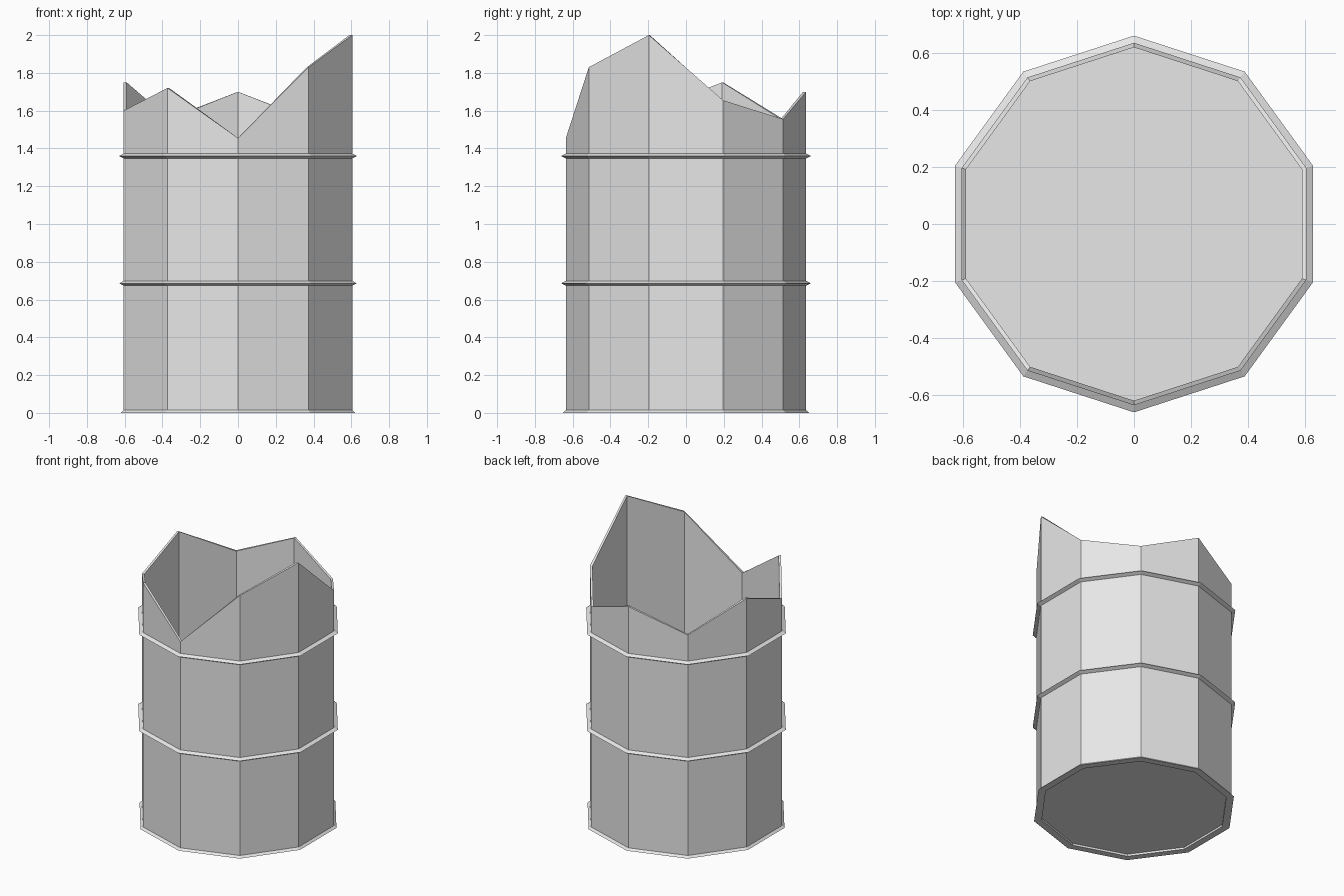
import bpy, bmesh
from math import cos, sin, radians

cube = bpy.data.objects.get("Cube")
if cube:
    bpy.data.objects.remove(cube)

SIDES = 10
OUTER, INNER = 0.636, 0.62

metal = bpy.data.materials.new("grey_metal")
metal.use_nodes = True
metal.diffuse_color = (0.8, 0.8, 0.8, 1)
metal.node_tree.nodes["Principled BSDF"].inputs["Base Color"].default_value = (0.8, 0.8, 0.8, 1)


def loop(bm, radius, z):
    """Ten-sided loop starting at the front corner; z is a height or a list."""
    heights = z if isinstance(z, list) else [z] * SIDES
    angles = [radians(-90 + 360 * i / SIDES) for i in range(SIDES)]
    return [bm.verts.new((radius * cos(a), radius * sin(a), h))
            for a, h in zip(angles, heights)]


def lathe(name, profile, closed=False, caps=False):
    bm = bmesh.new()
    loops = [loop(bm, r, z) for r, z in profile]
    pairs = list(zip(loops, loops[1:]))
    if closed:
        pairs.append((loops[-1], loops[0]))
    for a, b in pairs:
        for i in range(SIDES):
            j = (i + 1) % SIDES
            bm.faces.new((a[i], a[j], b[j], b[i]))
    if caps:
        bm.faces.new(loops[0][::-1])
        bm.faces.new(loops[-1])
    bmesh.ops.recalc_face_normals(bm, faces=bm.faces)
    mesh = bpy.data.meshes.new(name)
    bm.to_mesh(mesh)
    bm.free()
    mesh.materials.append(metal)
    obj = bpy.data.objects.new(name, mesh)
    bpy.context.collection.objects.link(obj)
    return obj


# Torn rim: corner heights, counter-clockwise from the front
rim = [1.455, 1.83, 2.0, 1.655, 1.555, 1.70, 1.555, 1.75, 1.60, 1.72]

# Hollow barrel with a thin wall and a floor
lathe("barrel_shell",
      [(OUTER, 0.014), (OUTER, rim), (INNER, rim), (INNER, 0.03)], caps=True)

# Raised hoops around the wall
for name, z in (("lower_hoop", 0.686), ("upper_hoop", 1.36)):
    lathe(name, [(0.63, z - 0.016), (0.661, z), (0.63, z + 0.016)], closed=True)

# Sloped foot ring, leaving the underside slightly recessed
lathe("foot_ring",
      [(0.602, 0), (0.652, 0), (0.632, 0.018), (0.602, 0.018)], closed=True)
